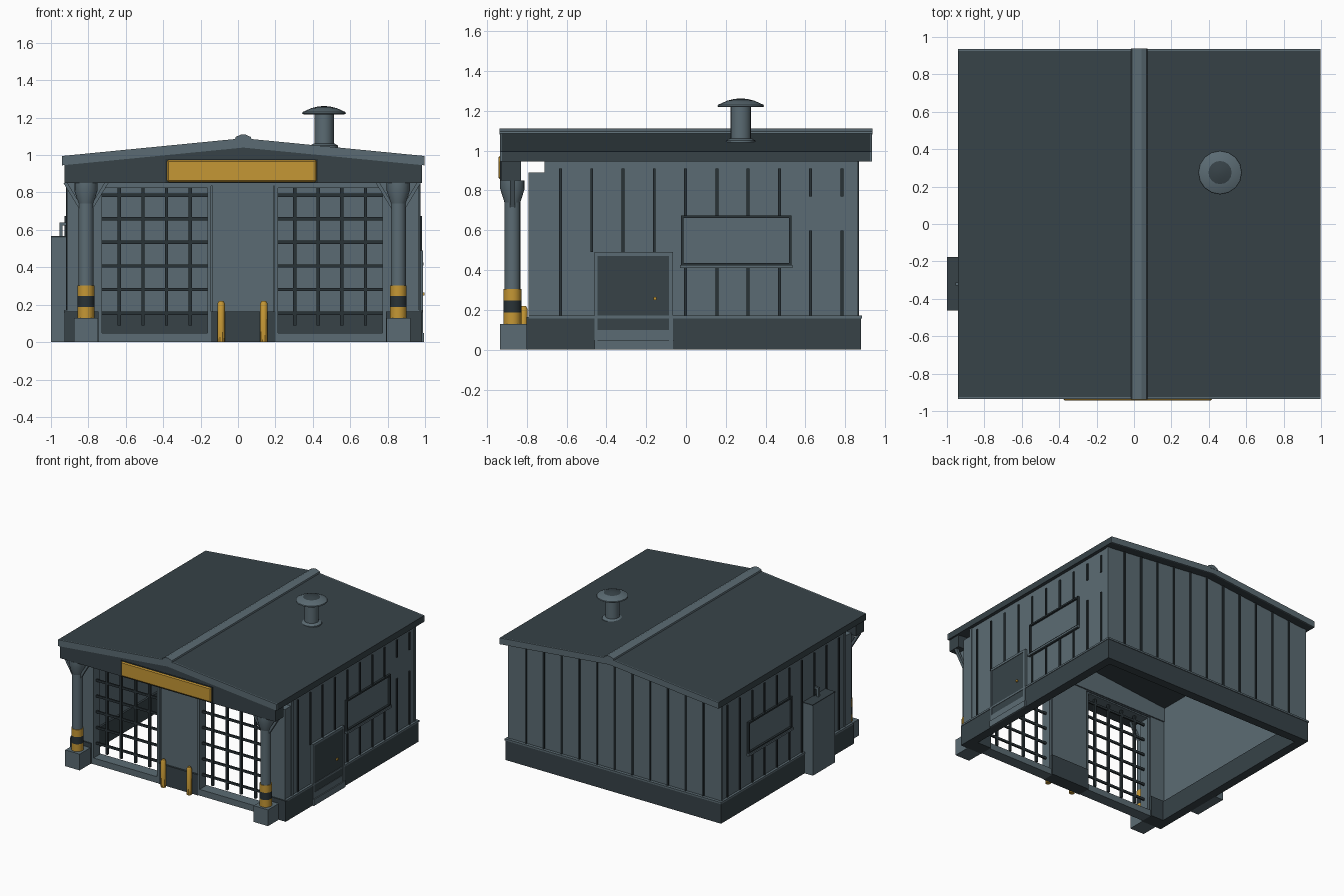
import bpy, bmesh, math
from mathutils import Vector, Matrix

if "Cube" in bpy.data.objects:
    bpy.data.objects.remove(bpy.data.objects["Cube"])

C = 0.028  # x of the building axis


def material(name, rgb):
    m = bpy.data.materials.new(name)
    m.diffuse_color = (*rgb, 1)
    m.use_nodes = True
    m.node_tree.nodes["Principled BSDF"].inputs["Base Color"].default_value = m.diffuse_color
    return m


WALL = material("blue_grey_metal", (0.105, 0.148, 0.172))
DARK = material("dark_slate", (0.038, 0.055, 0.064))
BLACK = material("near_black_steel", (0.022, 0.032, 0.037))
GOLD = material("safety_yellow", (0.56, 0.31, 0.035))


def finish(name, bm, mat):
    bmesh.ops.recalc_face_normals(bm, faces=bm.faces)
    me = bpy.data.meshes.new(name)
    bm.to_mesh(me)
    bm.free()
    me.materials.append(mat)
    ob = bpy.data.objects.new(name, me)
    bpy.context.collection.objects.link(ob)
    return ob


def boxes(name, mat, items, bevel=0):
    """One object from boxes given as (x0, x1, y0, y1, z0, z1)."""
    bm = bmesh.new()
    for x0, x1, y0, y1, z0, z1 in items:
        mtx = Matrix.Translation(((x0 + x1) / 2, (y0 + y1) / 2, (z0 + z1) / 2))
        mtx = mtx @ Matrix.Diagonal((abs(x1 - x0), y1 - y0, z1 - z0, 1))
        bmesh.ops.create_cube(bm, size=1, matrix=mtx)
    if bevel:
        bmesh.ops.bevel(bm, geom=bm.edges[:], offset=bevel, segments=1, affect='EDGES')
    return finish(name, bm, mat)


def prism(name, mat, pts, y0, y1):
    """Extrude an x-z outline along y."""
    bm = bmesh.new()
    f = bm.faces.new([bm.verts.new((x, y0, z)) for x, z in pts])
    ext = bmesh.ops.extrude_face_region(bm, geom=[f])
    bmesh.ops.translate(bm, vec=(0, y1 - y0, 0),
                        verts=[g for g in ext["geom"] if isinstance(g, bmesh.types.BMVert)])
    return finish(name, bm, mat)


def lathe(name, mat, prof, x, y, n=16):
    """Spin an (r, z) profile about a vertical axis, capping both ends."""
    bm = bmesh.new()
    rings = [[bm.verts.new((x + r * math.cos(2 * math.pi * i / n),
                            y + r * math.sin(2 * math.pi * i / n), z)) for i in range(n)]
             for r, z in prof]
    for a, b in zip(rings, rings[1:]):
        for i in range(n):
            j = (i + 1) % n
            bm.faces.new((a[i], a[j], b[j], b[i]))
    bm.faces.new(rings[0])
    bm.faces.new(rings[-1])
    ob = finish(name, bm, mat)
    for p in ob.data.polygons:
        p.use_smooth = len(p.vertices) == 4
    bpy.context.view_layer.objects.active = ob
    ob.select_set(True)
    bpy.ops.object.shade_smooth_by_angle(angle=math.radians(35))
    ob.select_set(False)
    return ob


def under(x):  # underside of the roof
    return 1.04 - 0.098 * abs(x - C)


def gable(h, low, lift):
    return [(C - h, low), (C + h, low), (C + h, under(C + h) + lift),
            (C, under(C) + lift), (C - h, under(C - h) + lift)]


# Roof slab, light verge boards and ridge cap
H = 0.97
slab = [(C - H, 0.945), (C, 1.04), (C + H, 0.945), (C + H, 0.995), (C, 1.09), (C - H, 0.995)]
prism("roof", DARK, slab, -0.925, 0.925)
for nm, y in (("front", -0.935), ("back", 0.925)):
    prism(nm + "_verge_board", WALL, slab, y, y + 0.01)
prism("ridge_cap", WALL, [(C - 0.045, 1.08), (C + 0.045, 1.08), (C + 0.04, 1.097),
                          (C + 0.012, 1.11), (C - 0.012, 1.11), (C - 0.04, 1.097)], -0.937, 0.937)

# Canopy beam and sign board
prism("canopy_beam", DARK, gable(0.955, 0.85, 0.005), -0.93, -0.83)
boxes("sign_board", GOLD, [(-0.38, 0.42, -0.943, -0.915, 0.857, 0.974)], 0.008)
boxes("sign_backing", BLACK, [(-0.388, 0.428, -0.934, -0.92, 0.851, 0.98)])

# Walls
W = 0.94
for s, nm in ((-1, "left"), (1, "right")):
    boxes(nm + "_wall", WALL, [(C + s * (W - 0.04), C + s * W, -0.71, 0.86, 0.1, 0.958)])
prism("back_wall", WALL, gable(W, 0.1, 0.01), 0.82, 0.86)
prism("front_gable_wall", WALL, gable(W, 0.84, 0.01), -0.71, -0.69)
boxes("front_piers", WALL, [(C - W, -0.745, -0.79, -0.70, 0.1, 0.89),
                            (0.79, C + W, -0.79, -0.70, 0.1, 0.89),
                            (-0.135, 0.19, -0.78, -0.70, 0.1, 0.87)])
boxes("front_lintel", WALL, [(C - W, C + W, -0.785, -0.70, 0.835, 0.89)])
boxes("corner_trims", WALL, [(C + s * (W - 0.02), C + s * (W + 0.006), y, y + 0.022, 0.17, 0.95)
                             for s in (-1, 1) for y in (-0.712, 0.842)])

# Plinth with a light drip ledge
B = 0.955
boxes("plinth", DARK,
      [(C + s * (B - 0.07), C + s * B, -0.80, 0.88, 0, 0.16) for s in (-1, 1)] +
      [(C - B, C + B, 0.81, 0.88, 0, 0.16), (-0.145, 0.20, -0.795, -0.69, 0, 0.165),
       (C - B, -0.745, -0.80, -0.69, 0, 0.165), (0.79, C + B, -0.80, -0.69, 0, 0.165)])
boxes("drip_ledge", WALL,
      [(C + s * (W - 0.01), C + s * (B + 0.004), -0.79, 0.885, 0.158, 0.172) for s in (-1, 1)] +
      [(C - B, C + B, 0.85, 0.885, 0.158, 0.172)])

# Front grilles with frames and sills
for nm, x0, x1 in (("left", -0.745, -0.145), ("right", 0.195, 0.79)):
    mid = (x0 + x1) / 2
    boxes(nm + "_grille", BLACK,
          [(mid + k * 0.126 - 0.009, mid + k * 0.126 + 0.009, -0.76, -0.742, 0.09, 0.84)
           for k in (-1.5, -0.5, 0.5, 1.5)] +
          [(x0, x1, -0.757, -0.745, 0.155 + k * 0.126 - 0.009, 0.155 + k * 0.126 + 0.009)
           for k in range(6)])
    boxes(nm + "_grille_frame", WALL,
          [(x0, x1, -0.79, -0.70, 0, 0.05), (x0, x1, -0.79, -0.71, 0.825, 0.85),
           (x0, x0 + 0.018, -0.79, -0.71, 0.05, 0.83), (x1 - 0.018, x1, -0.79, -0.71, 0.05, 0.83)])

# Bollards
for nm, x in (("left", -0.09), ("right", 0.138)):
    lathe(nm + "_bollard", GOLD, [(0.02, 0), (0.02, 0.205), (0.012, 0.22)], x, -0.815, 10)

# Canopy columns with footings, warning bands, capitals and braces
for s, nm in ((-1, "left"), (1, "right")):
    x, y = C - 0.006 + s * 0.835, -0.872
    boxes(nm + "_footing", WALL, [(x - 0.064, x + 0.064, -0.935, -0.80, 0, 0.13)])
    lathe(nm + "_column", WALL, [(0.04, 0.12), (0.04, 0.85)], x, y)
    lathe(nm + "_capital", WALL, [(0.04, 0.74), (0.062, 0.81), (0.062, 0.85)], x, y)
    for k, mat in enumerate((GOLD, BLACK, GOLD)):
        z = 0.13 + k * 0.058
        lathe(f"{nm}_band_{k}", mat, [(0.045, z), (0.045, z + 0.058)], x, y)
    for t in (-1, 1):
        prism(f"{nm}_brace_{t}", WALL, [(x + t * a, z) for a, z in
              ((0.035, 0.71), (0.12, 0.85), (0.098, 0.85), (0.035, 0.745))], y - 0.012, y + 0.012)


# Vertical battens, broken at openings given as (y0, y1, z0, z1)
def side_battens(name, s, holes):
    items = []
    for k in range(10):
        y, z = -0.63 + k * 0.157, 0.17
        for h in sorted((h for h in holes if h[0] < y < h[1]), key=lambda h: h[2]):
            if h[2] > z:
                items.append((C + s * (W - 0.01), C + s * (W + 0.008), y - 0.007, y + 0.007, z, h[2]))
            z = h[3]
        items.append((C + s * (W - 0.01), C + s * (W + 0.008), y - 0.007, y + 0.007, z, 0.91))
    boxes(name, BLACK, items)


window = (-0.025, 0.53, 0.41, 0.675)
side_battens("right_battens", 1, [window, (-0.50, -0.06, 0.17, 0.49), (0.55, 0.85, 0.60, 0.77)])
side_battens("left_battens", -1, [window])
boxes("back_battens", BLACK, [(C + k * 0.157 - 0.007, C + k * 0.157 + 0.007, 0.85, 0.868, 0.17,
                               under(C + k * 0.157)) for k in range(-5, 6)])

# Side windows: blind panels with dark rims and light sills
for s, nm in ((-1, "left"), (1, "right")):
    a, b = C + s * (W - 0.01), C + s * (W + 0.016)
    y0, y1, z0, z1 = window
    boxes(nm + "_window_rim", BLACK,
          [(a, b, y0, y1, z1 - 0.013, z1), (a, b, y0, y1, z0, z0 + 0.026),
           (a, b, y0, y0 + 0.013, z0, z1), (a, b, y1 - 0.013, y1, z0, z1)])
    boxes(nm + "_window_sill", WALL, [(a, C + s * (W + 0.024), y0 - 0.005, y1 + 0.005, z0, z0 + 0.016)])

# Side door with frame, kick plate, step and knob
D = C + W
boxes("door_frame", WALL, [(D - 0.02, D + 0.02, -0.46, -0.445, 0, 0.49),
                           (D - 0.02, D + 0.02, -0.085, -0.065, 0, 0.49),
                           (D - 0.02, D + 0.02, -0.46, -0.065, 0.472, 0.49)])
boxes("door_panel", DARK, [(D - 0.02, D + 0.016, -0.446, -0.084, 0.09, 0.474)])
boxes("kick_plate", WALL, [(D - 0.02, D + 0.019, -0.446, -0.084, 0.04, 0.1)])
boxes("door_step", WALL, [(D - 0.02, D + 0.027, -0.46, -0.06, 0, 0.05)])
boxes("door_knob", GOLD, [(D, D + 0.028, -0.163, -0.148, 0.25, 0.265)])

# Utility cabinet and its conduit
boxes("utility_cabinet", WALL, [(-1.0, -0.90, -0.46, -0.178, 0, 0.56)])
boxes("cabinet_lid", DARK, [(-1.0, -0.90, -0.462, -0.176, 0.56, 0.567)])
boxes("conduit", WALL, [(-0.955, -0.938, -0.33, -0.313, 0.56, 0.64),
                        (-0.955, -0.90, -0.33, -0.313, 0.623, 0.64)])

# Roof vent
vx, vy = 0.46, 0.275
lathe("vent_flange", WALL, [(0.08, 1.0), (0.075, 1.05), (0.055, 1.062)], vx, vy)
lathe("vent_pipe", WALL, [(0.052, 1.0), (0.052, 1.225)], vx, vy)
lathe("vent_cap", WALL, [(0.11, 1.218), (0.117, 1.222), (0.115, 1.23), (0.066, 1.252)], vx, vy)
lathe("vent_cap_top", DARK, [(0.066, 1.251), (0.035, 1.259), (0.008, 1.262)], vx, vy)
